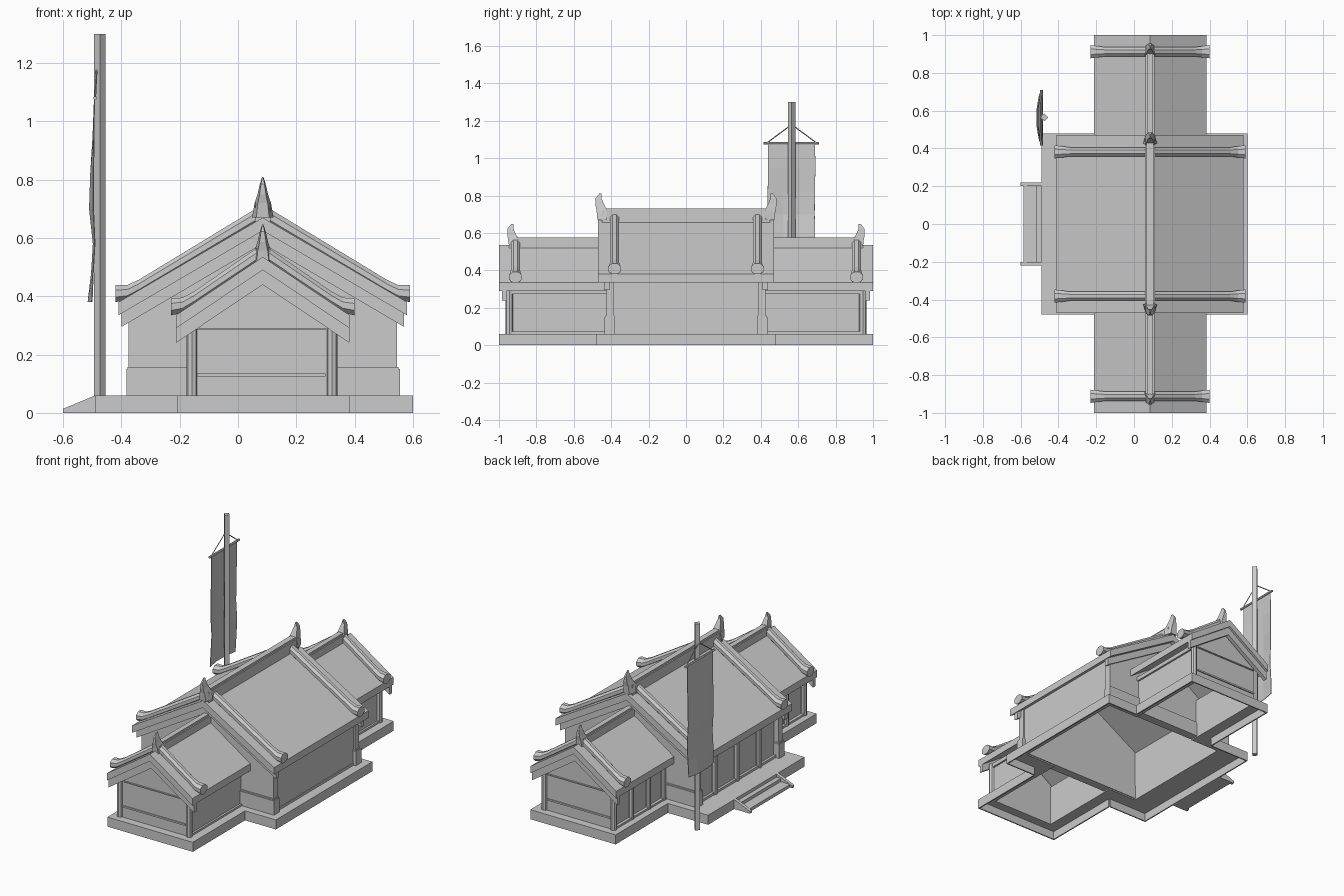
import bpy, bmesh, math
from mathutils import Vector

cube = bpy.data.objects.get("Cube")
if cube:
    bpy.data.objects.remove(cube, do_unlink=True)

GREY = (0.6, 0.6, 0.6, 1)
mat = bpy.data.materials.new("plain grey")
mat.use_nodes = True
mat.diffuse_color = GREY
mat.node_tree.nodes["Principled BSDF"].inputs["Base Color"].default_value = GREY
CX = 0.085  # ridge line of every roof


def finish(name, bm):
    bmesh.ops.recalc_face_normals(bm, faces=bm.faces)
    me = bpy.data.meshes.new(name)
    bm.to_mesh(me)
    bm.free()
    me.materials.append(mat)
    ob = bpy.data.objects.new(name, me)
    bpy.context.scene.collection.objects.link(ob)
    return ob


def loft(name, rings):
    """Skin a list of equal-length rings and cap both ends."""
    bm = bmesh.new()
    vs = [[bm.verts.new(p) for p in r] for r in rings]
    n = len(vs[0])
    for a, b in zip(vs, vs[1:]):
        for i in range(n):
            j = (i + 1) % n
            bm.faces.new((a[i], a[j], b[j], b[i]))
    bm.faces.new(vs[0])
    bm.faces.new(vs[-1])
    return finish(name, bm)


def prism(name, profile, y0, y1):
    return loft(name, [[(x, y, z) for x, z in profile] for y in (y0, y1)])


def box(name, x0, x1, y0, y1, z0, z1):
    return prism(name, [(x0, z0), (x1, z0), (x1, z1), (x0, z1)], y0, y1)


def rod(name, a, b, r, sides=6):
    a, b = Vector(a), Vector(b)
    q = (b - a).to_track_quat('Z', 'Y')
    ang = [math.tau * i / sides for i in range(sides)]
    return loft(name, [[p + q @ Vector((r * math.cos(t), r * math.sin(t), 0)) for t in ang]
                       for p in (a, b)])


def chevron(name, half, eave, ridge, thick, y0, y1):
    top = [(CX - half, eave), (CX, ridge), (CX + half, eave)]
    prism(name, top + [(x, z - thick) for x, z in reversed(top)], y0, y1)


def gable_wall(name, x0, x1, z0, z1, apex, y0, y1):
    prism(name, [(x0, z0), (x1, z0), (x1, z1), (CX, apex), (x0, z1)], y0, y1)


def rake(name, half, eave, ridge, y):
    """Rounded roof rib with an upturned, flared foot on each slope."""
    slope = (ridge - eave) / half
    for side in (-1, 1):
        rings = []
        # distance from ridge, half width, centre lift, half height
        for d, w, lift, h in ((0, .024, .017, .028), (half - .07, .024, .012, .024),
                              (half - .03, .03, .015, .026), (half + .01, .035, .035, .029)):
            z = ridge - slope * d + lift
            ang = [math.tau * (i + .5) / 8 for i in range(8)]
            rings.append([(CX + side * d, y + 1.08 * w * math.cos(t), z + 1.08 * h * math.sin(t))
                          for t in ang])
        loft(name, rings)


def finial(name, y, z, s):
    """Horn on the ridge end, bending outward and then up."""
    rings = []
    for h, out, dep, w in ((0, 0, .024, .037), (.05, 0, .028, .028), (.08, .01, .024, .018),
                           (.115, .018, .016, .010), (.14, .008, .006, .002)):
        c = y + s * out
        rings.append([(CX - w, c - s * dep, z + h), (CX - w * .6, c + s * dep, z + h),
                      (CX + w * .6, c + s * dep, z + h), (CX + w, c - s * dep, z + h)])
    loft(name, rings)


# Platform: a hollow shell, a top rim with a thin skirt round its edge
TOP, T = .06, .008
box("porch_floor", -.49, -.33, -.48, .48, TOP - T, TOP)
box("porch_skirt", -.49, -.49 + T, -.48, .48, 0, TOP)
box("platform_side_rim", .515, .6, -.48, .48, TOP - T, TOP)
box("platform_side_skirt", .6 - T, .6, -.48, .48, 0, TOP)
for s in (-1, 1):
    def mbox(name, x0, x1, y0, y1, z0, z1):
        box(name, x0, x1, s * y0, s * y1, z0, z1)

    for x0, x1, edge in ((-.33, -.13, -.49), (.3, .515, .6)):
        mbox("platform_shoulder_rim", x0, x1, .385, .48, TOP - T, TOP)
    mbox("platform_shoulder_skirt", -.49, -.21, .48 - T, .48, 0, TOP)
    mbox("platform_shoulder_skirt", .385, .6, .48 - T, .48, 0, TOP)
    mbox("wing_platform_rim", -.21, -.13, .48, 1, TOP - T, TOP)
    mbox("wing_platform_rim", .3, .385, .48, 1, TOP - T, TOP)
    mbox("wing_platform_rim", -.13, .3, .935, 1, TOP - T, TOP)
    mbox("wing_platform_skirt", -.21, -.21 + T, .48, 1, 0, TOP)
    mbox("wing_platform_skirt", .385 - T, .385, .48, 1, 0, TOP)
    mbox("wing_platform_skirt", -.21, .385, 1 - T, 1, 0, TOP)

    # Entrance stair cheeks
    prism("stair_cheek", [(-.6, 0), (-.49, 0), (-.49, .06), (-.6, .014)], s * .2, s * .22)

    # Main hall end walls
    gable_wall("hall_gable_wall", -.375, .545, .06, .36, .63, s * .385, s * .425)
    mbox("hall_plinth", -.383, .555, .38, .435, .06, .15)
    mbox("hall_plinth_cap", -.379, .55, .383, .431, .15, .158)

    # Main hall roof trim
    chevron("hall_bargeboard", .485, .345, .63, .05, s * .41, s * .438)
    rake("hall_roof_rib", .495, .38, .67, s * .382)
    finial("hall_finial", s * .45, .67, s)

    # Wing walls, posts and beams
    gable_wall("wing_gable_wall", -.15, .32, .06, .31, .47, s * .935, s * .95)
    mbox("wing_gable_beam", -.14, .30, .95, .957, .285, .292)
    mbox("wing_gable_rail", -.14, .30, .95, .957, .125, .135)
    mbox("wing_side_wall", .30, .32, .42, .94, .06, .31)
    mbox("wing_side_wall", -.15, -.13, .42, .94, .06, .31)
    for x in (-.158, .322):
        rod("wing_corner_post", (x, s * .945, .06), (x, s * .945, .3), .019, 8)
        mbox("wing_top_beam", x - .01, x + .01, .42, .94, .275, .3)
        mbox("wing_sill", x - .01, x + .01, .42, .94, .06, .072)
    for y in (.45, .6, .77):
        rod("wing_side_post", (-.158, s * y, .06), (-.158, s * y, .3), .016, 8)

    # Wing roof
    chevron("wing_roof", .298, .335, .535, .045, s * .4, s)
    chevron("wing_bargeboard", .298, .29, .49, .05, s * .96, s * .985)
    mbox("wing_ridge", CX - .024, CX + .024, .42, .93, .51, .565)
    mbox("wing_ridge_cap", CX - .016, CX + .016, .42, .93, .565, .576)
    rake("wing_roof_rib", .305, .335, .535, s * .912)
    finial("wing_finial", s * .921, .507, s)

# Main hall long walls, entrance side framed by posts and beams
box("hall_side_wall", .515, .535, -.4, .4, .06, .36)
box("hall_side_sill", .53, .54, -.385, .385, .06, .075)
box("hall_entrance_wall", -.345, -.33, -.4, .4, .06, .375)
box("entrance_beam", -.365, -.34, -.4, .4, .315, .345)
box("entrance_sill", -.36, -.34, -.4, .4, .06, .075)
for y in (-.22, 0, .22):
    rod("entrance_post", (-.352, y, .06), (-.352, y, .34), .018, 8)

# Main hall roof
chevron("hall_roof", .495, .38, .67, .045, -.47, .47)
box("hall_ridge", CX - .026, CX + .026, -.45, .45, .64, .72)
box("hall_ridge_cap", CX - .018, CX + .018, -.45, .45, .72, .732)

# Entrance steps
box("lower_step", -.585, -.52, -.2, .2, 0, .02)
box("upper_step", -.52, -.49, -.2, .2, 0, .04)

# Banner on its pole
PY = .565
rod("banner_pole", (-.474, PY, 0), (-.474, PY, 1.3), .02, 4)
rod("banner_bar", (-.49, .415, 1.08), (-.49, .71, 1.08), .007)
for y in (.43, .70):
    rod("banner_cord", (-.49, y, 1.08), (-.485, PY, 1.18), .003, 4)
# height, shift, belly
rows = [(1.08, 0, 0), (.95, -.001, .004), (.82, -.003, .01), (.70, -.003, .014),
        (.58, .002, .006), (.48, -.004, .006), (.38, -.008, .014)]
bm = bmesh.new()
grid = []
for k, (z, dx, belly) in enumerate(rows):
    sway = .002 * math.sin(k * 1.7)
    grid.append([bm.verts.new((-.494 + dx - b * belly, y + sway, z))
                 for y, b in ((.437, 0), (.52, 1), (.61, 1), (.69, 0))])
for a, b in zip(grid, grid[1:]):
    for i in range(3):
        bm.faces.new((a[i], a[i + 1], b[i + 1], b[i]))
cloth = finish("banner_cloth", bm)
solid = cloth.modifiers.new("thickness", 'SOLIDIFY')
solid.thickness = .003
